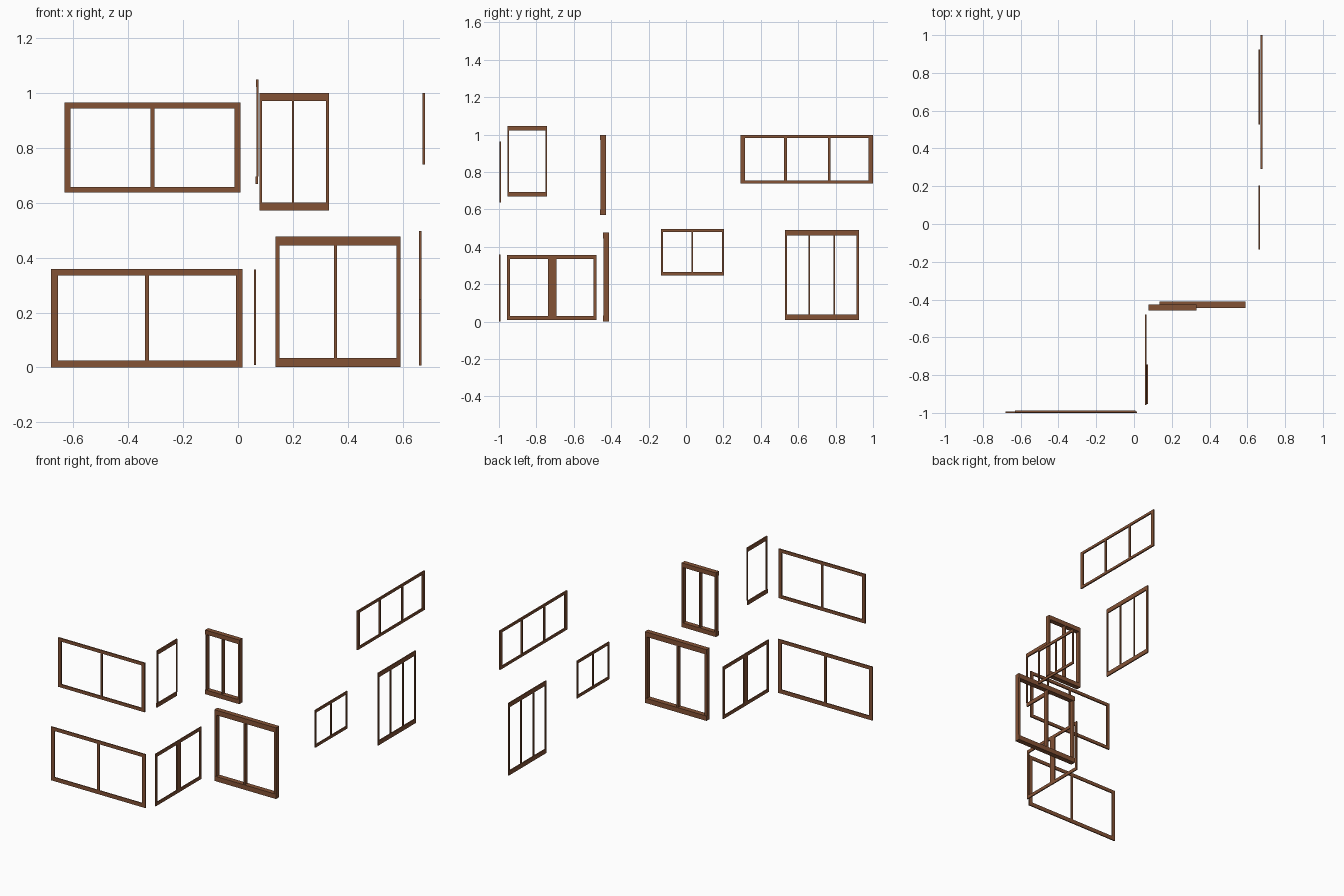
import bpy, bmesh
from mathutils import Vector, Matrix

if "Cube" in bpy.data.objects:
    bpy.data.objects.remove(bpy.data.objects["Cube"])

wood = bpy.data.materials.new("brown_wood")
wood.diffuse_color = (0.23, 0.085, 0.036, 1)
wood.use_nodes = True
wood.node_tree.nodes["Principled BSDF"].inputs["Base Color"].default_value = wood.diffuse_color


def add_box(bm, lo, hi):
    lo, hi = Vector(lo), Vector(hi)
    m = Matrix.Translation((lo + hi) / 2) @ Matrix.Diagonal((*(hi - lo), 1))
    bmesh.ops.create_cube(bm, size=1, matrix=m)


def window(name, along, u, z, depth, stile, rails, bars=(), rail_depth=None):
    """Frame in a wall plane: along = 'x' or 'y'; bars = (start, end) of mullions."""
    bm = bmesh.new()

    def part(u0, u1, z0, z1, d):
        if along == 'x':
            add_box(bm, (u0, d[0], z0), (u1, d[1], z1))
        else:
            add_box(bm, (d[0], u0, z0), (d[1], u1, z1))

    bottom, top = rails
    low_d, top_d = rail_depth or (depth, depth)
    z0, z1 = z[0] + bottom, z[1] - top
    # sill and head rails, full width
    part(u[0], u[1], z[0], z0, low_d)
    part(u[0], u[1], z1, z[1], top_d)
    # side stiles and mullions between the rails
    part(u[0], u[0] + stile, z0, z1, depth)
    part(u[1] - stile, u[1], z0, z1, depth)
    for a, b in bars:
        part(a, b, z0, z1, depth)
    me = bpy.data.meshes.new(name)
    bm.to_mesh(me)
    bm.free()
    me.materials.append(wood)
    bpy.context.collection.objects.link(bpy.data.objects.new(name, me))


# front wall, wide two-pane windows
window("front_lower_window", 'x', (-0.68, 0.017), (0.0, 0.358), (-1.0, -0.993),
       0.025, (0.026, 0.023), [(-0.339, -0.323)])
window("front_upper_window", 'x', (-0.631, 0.009), (0.636, 0.964), (-0.997, -0.988),
       0.022, (0.021, 0.021), [(-0.318, -0.304)])

# return wall facing +x
window("return_lower_window", 'y', (-0.958, -0.479), (0.009, 0.357), (0.058, 0.065),
       0.016, (0.022, 0.022), [(-0.738, -0.692)])
window("return_upper_window", 'y', (-0.954, -0.744), (0.668, 1.047), (0.068, 0.075),
       0.008, (0.026, 0.026), rail_depth=((0.063, 0.072), (0.066, 0.075)))

# deep windows on the middle wall
window("middle_lower_window", 'x', (0.136, 0.591), (0.002, 0.477), (-0.442, -0.413),
       0.015, (0.032, 0.033), [(0.350, 0.360)],
       rail_depth=((-0.444, -0.411), (-0.444, -0.411)))
window("middle_upper_window", 'x', (0.078, 0.331), (0.571, 0.999), (-0.456, -0.427),
       0.010, (0.029, 0.029), [(0.196, 0.203)],
       rail_depth=((-0.459, -0.427), (-0.459, -0.427)))

# right wall
window("right_upper_window", 'y', (0.292, 1.0), (0.738, 0.998), (0.671, 0.68),
       0.023, (0.017, 0.017), [(0.524, 0.539), (0.758, 0.773)])
window("right_tall_window", 'y', (0.528, 0.924), (0.008, 0.49), (0.659, 0.667),
       0.012, (0.029, 0.029), [(0.655, 0.664), (0.788, 0.797)])
window("right_small_window", 'y', (-0.134, 0.204), (0.247, 0.496), (0.659, 0.667),
       0.011, (0.018, 0.018), [(0.030, 0.038)])
